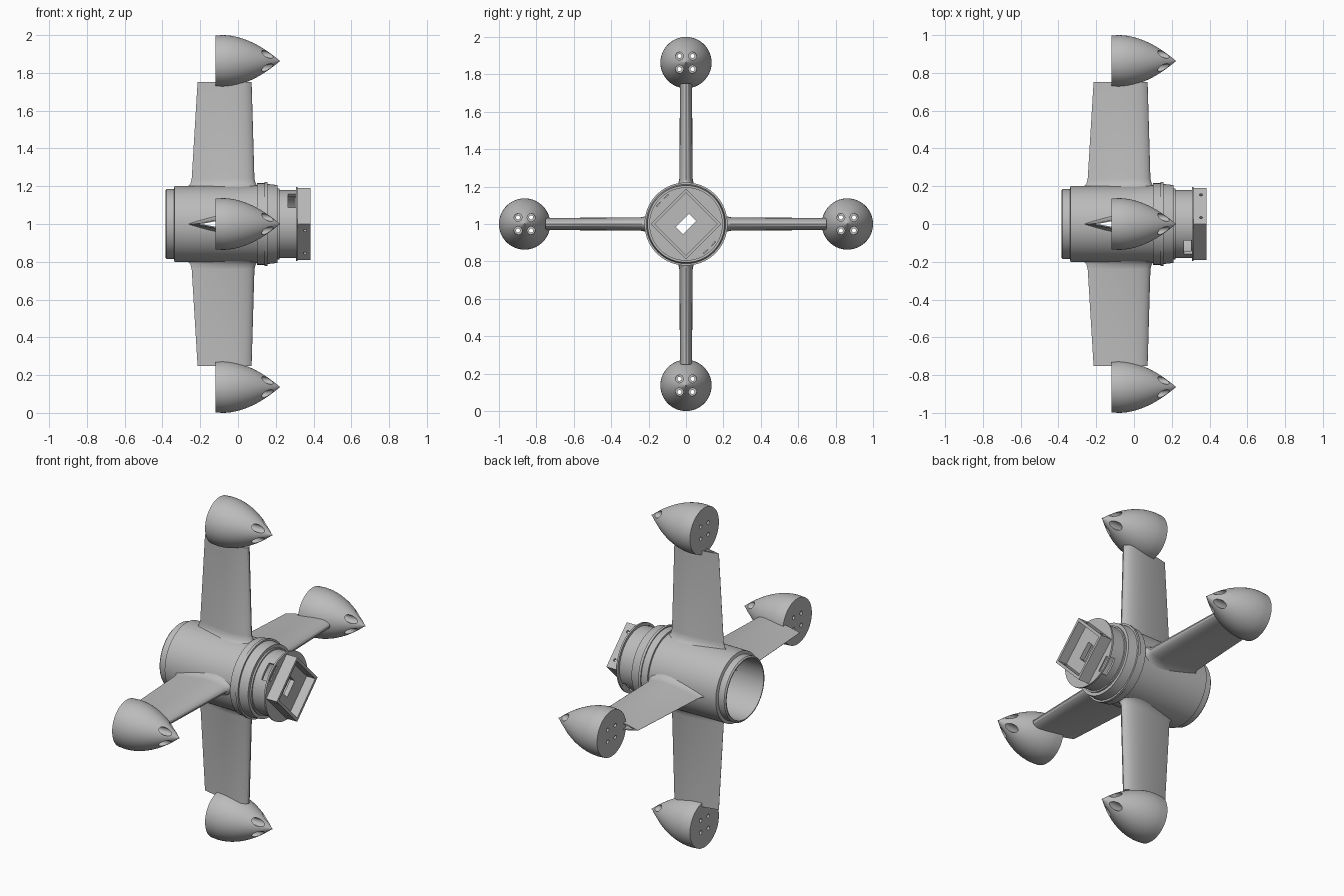
import bpy, bmesh, math
from mathutils import Matrix, Vector

cube = bpy.data.objects.get("Cube")
if cube:
    bpy.data.objects.remove(cube, do_unlink=True)

grey = bpy.data.materials.new("plain_grey")
grey.use_nodes = True
grey.diffuse_color = (0.5, 0.5, 0.5, 1)
grey.node_tree.nodes["Principled BSDF"].inputs["Base Color"].default_value = (0.5, 0.5, 0.5, 1)


def make(name, bm):
    bmesh.ops.recalc_face_normals(bm, faces=bm.faces)
    mesh = bpy.data.meshes.new(name)
    bm.to_mesh(mesh)
    bm.free()
    mesh.materials.append(grey)
    obj = bpy.data.objects.new(name, mesh)
    bpy.context.collection.objects.link(obj)
    return obj


def loft(name, rings, closed=False):
    """Skin a list of equal rings; cap the ends, or join last to first."""
    bm = bmesh.new()
    loops = [[bm.verts.new(p) for p in ring] for ring in rings]
    pairs = list(zip(loops, loops[1:]))
    if closed:
        pairs.append((loops[-1], loops[0]))
    else:
        bm.faces.new(loops[0])
        bm.faces.new(loops[-1])
    for a, b in pairs:
        for i in range(len(a)):
            j = (i + 1) % len(a)
            bm.faces.new((a[i], a[j], b[j], b[i]))
    return make(name, bm)


def lathe(name, profile, y=0, z=0, closed=False, sides=64):
    """Turn an (x, radius) profile around a line parallel to x."""
    angles = [math.tau * i / sides for i in range(sides)]
    return loft(name, [[(x, y + r * math.cos(a), z + r * math.sin(a)) for a in angles]
                       for x, r in profile], closed)


def block(name, centre, size, turn=0):
    """Box turned about the x axis after placing."""
    bm = bmesh.new()
    bmesh.ops.create_cube(bm, size=1, matrix=Matrix.Rotation(turn, 4, "X")
                          @ Matrix.Translation(Vector(centre))
                          @ Matrix.Diagonal((*size, 1)))
    return make(name, bm)


def cut(obj, cutter):
    cutter.hide_render = True
    mod = obj.modifiers.new("cut", "BOOLEAN")
    mod.operation, mod.solver, mod.object = "DIFFERENCE", "EXACT", cutter
    bpy.context.view_layer.objects.active = obj
    bpy.ops.object.modifier_apply(modifier=mod.name)
    bpy.data.objects.remove(cutter, do_unlink=True)


def airfoil(lead, trail, half, height, steps=14):
    """Symmetric wing section in the xy plane, round nose towards +x."""
    side = []
    for i in range(steps + 1):
        s = (1 - math.cos(math.pi * i / steps)) / 2
        h = 10 * half * (0.2969 * math.sqrt(s) - 0.126 * s - 0.3516 * s ** 2
                         + 0.2843 * s ** 3 - 0.1015 * s ** 4)
        side.append((lead + (trail - lead) * s, h))
    return ([(x, h, height) for x, h in side]
            + [(x, -h, height) for x, h in reversed(side[1:])])


def wing_core(turn):
    core = loft("wing_core", [airfoil(0.06, -0.215, 0.024, 0.1),
                              airfoil(0.05, -0.19, 0.022, 0.78)])
    core.data.transform(Matrix.Rotation(turn, 4, "X"))
    return core


parts = []
quarter = math.pi / 2

# Hollow body with stepped collars
body = lathe("body", [(-0.385, 0.172), (-0.385, 0.178), (-0.378, 0.185), (-0.34, 0.185),
                      (-0.335, 0.202), (0.1, 0.205), (0.1, 0.216), (0.14, 0.216),
                      (0.14, 0.222), (0.155, 0.222), (0.155, 0.212), (0.21, 0.206),
                      (0.21, 0.172)], closed=True, sides=96)
for k in range(4):
    cut(body, wing_core(k * quarter))
parts.append(body)

# Neck with a closed front and two side windows
neck = lathe("neck", [(0.2, 0.165), (0.2, 0.188), (0.22, 0.188), (0.22, 0.18),
                      (0.31, 0.18)], sides=96)
cut(neck, lathe("neck_bore", [(0.1, 0.165), (0.302, 0.165)]))
for side in (1, -1):
    cut(neck, block("window", (0.286, 0, side * 0.18), (0.044, 0.1, 0.06), quarter / 2))
cut(neck, block("slot", (0.3, 0, 0), (0.1, 0.055, 0.1), -quarter / 2))
parts.append(neck)

# Thin flange ring and its two curved-edge notches
flange = lathe("flange", [(0.306, 0.196), (0.316, 0.196)], sides=96)
cut(flange, block("slot", (0.31, 0, 0), (0.1, 0.055, 0.1), -quarter / 2))
for side in (1, -1):
    cut(flange, block("notch", (0.31, 0, side * 0.172), (0.1, 0.09, 0.016), quarter / 2))
parts.append(flange)

# Square socket standing on a corner, with pocket, slot and screw holes
socket = block("socket", (0.35, 0, 0), (0.07, 0.268, 0.268), quarter / 2)
cut(socket, block("pocket", (0.38, 0, 0), (0.1, 0.236, 0.236), quarter / 2))
cut(socket, block("slot", (0.35, 0, 0), (0.2, 0.055, 0.1), -quarter / 2))
for offset in (-0.085, 0.085):
    drill = lathe("drill", [(-0.2, 0.008), (0.2, 0.008)], sides=16)
    drill.data.transform(Matrix.Rotation(-quarter / 2, 4, "X")
                         @ Matrix.Translation((0.355, offset, 0))
                         @ Matrix.Rotation(quarter, 4, "Y"))
    cut(socket, drill)
parts.append(socket)

# Four hollow wings with flared roots, each with a pod at the tip
for k, place in enumerate(("top", "front", "bottom", "back")):
    turn = Matrix.Rotation(k * quarter, 4, "X")
    sections = [airfoil(0.087 + g, -0.245 - g, 0.036 + g, h)
                for h, g in ((0.188, 0.032), (0.2, 0.017), (0.215, 0.006), (0.24, 0))]
    sections.append(airfoil(0.072, -0.214, 0.032, 0.752))
    wing = loft(place + "_wing", sections)
    cut(wing, wing_core(0))

    nose = [(-0.12, 0.1345)]
    for i in range(21):
        t = i / 20
        nose.append((-0.08 + 0.302 * math.sin(t * quarter),
                     max(0.137 * (1 - math.sin(t * quarter) ** 1.9), 0.003)))
    pod = lathe(place + "_pod", nose, z=0.863)
    for y in (-0.035, 0.035):
        for z in (-0.035, 0.035):
            cut(pod, lathe("bolt_hole", [(-0.2, 0.011), (0.1, 0.011), (0.1, 0.021),
                                         (0.3, 0.021)], y, 0.863 + z, sides=24))
    for part in (wing, pod):
        part.data.transform(turn)
        parts.append(part)

# Lift to standing height and smooth the round surfaces
bpy.ops.object.select_all(action="DESELECT")
for part in parts:
    part.location.z = 1
    part.select_set(True)
bpy.context.view_layer.objects.active = body
bpy.ops.object.shade_smooth_by_angle(angle=math.radians(30))
